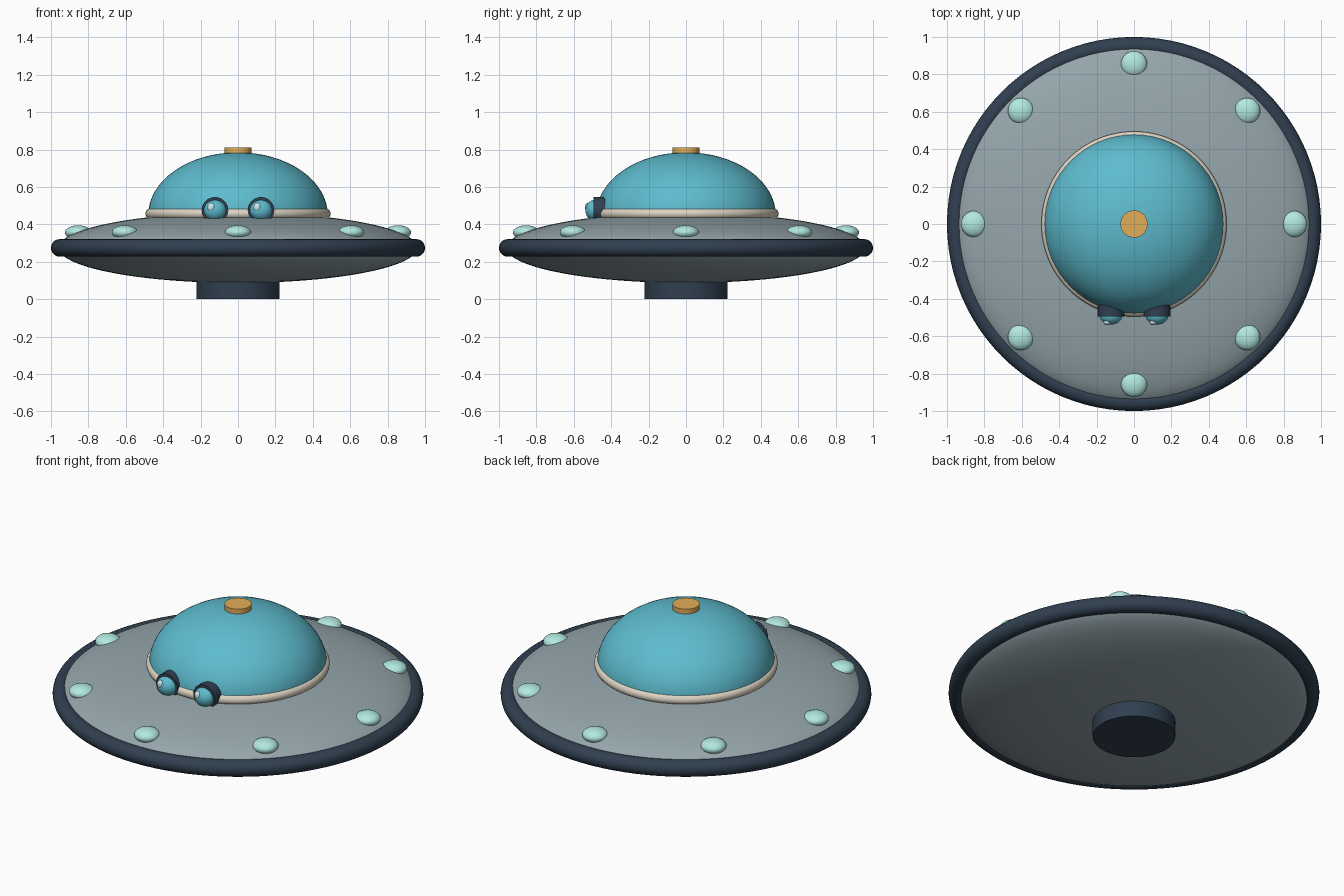
import bpy
from math import pi, sin, cos, radians

if "Cube" in bpy.data.objects:
    bpy.data.objects.remove(bpy.data.objects["Cube"])


def material(name, rgb):
    m = bpy.data.materials.new(name)
    m.diffuse_color = (*rgb, 1)
    m.use_nodes = True
    m.node_tree.nodes["Principled BSDF"].inputs["Base Color"].default_value = m.diffuse_color
    return m


navy = material("navy", (0.03, 0.05, 0.08))
steel = material("steel", (0.30, 0.38, 0.41))
teal = material("teal", (0.11, 0.50, 0.62))
cream = material("cream", (0.72, 0.66, 0.55))
gold = material("gold", (0.75, 0.42, 0.10))
mint = material("mint", (0.45, 0.82, 0.75))
pale = material("pale", (0.60, 0.85, 0.88))


def finish(name, mat, scale=(1, 1, 1)):
    ob = bpy.context.object
    ob.name = name
    ob.scale = scale
    ob.data.materials.append(mat)
    bpy.ops.object.transform_apply(location=False, rotation=True, scale=True)
    bpy.ops.object.shade_smooth_by_angle(angle=radians(40))
    return ob


def ellipsoid(name, loc, semi, mat, seg=32):
    bpy.ops.mesh.primitive_uv_sphere_add(segments=seg, ring_count=seg // 2, radius=1, location=loc)
    return finish(name, mat, semi)


def cylinder(name, loc, r, h, mat, rot=(0, 0, 0)):
    bpy.ops.mesh.primitive_cylinder_add(vertices=48, radius=r, depth=h, location=loc, rotation=rot)
    return finish(name, mat)


def ring(name, z, major, minor, mat):
    bpy.ops.mesh.primitive_torus_add(major_segments=96, minor_segments=20, location=(0, 0, z),
                                     major_radius=major, minor_radius=minor)
    return finish(name, mat)


# Saucer body, rim and landing base
ellipsoid("saucer_hull", (0, 0, 0.275), (0.96, 0.96, 0.188), steel, 96)
ring("outer_rim", 0.274, 0.953, 0.047, navy)
cylinder("landing_base", (0, 0, 0.06), 0.223, 0.12, navy)

# Dome with collar and top cap
ellipsoid("dome", (0, 0, 0.45), (0.48, 0.48, 0.335), teal, 64)
ring("dome_collar", 0.457, 0.466, 0.029, cream)
cylinder("top_cap", (0, 0, 0.785), 0.073, 0.05, gold)

# Eight lights round the upper deck
for i in range(8):
    a = i * pi / 4
    ellipsoid(f"deck_light_{i + 1}", (0.855 * cos(a), 0.855 * sin(a), 0.357),
              (0.07, 0.07, 0.038), mint)

# Pair of round eyes on the front of the dome
for side, x in (("left", -0.123), ("right", 0.123)):
    cylinder(f"{side}_eye_socket", (x, -0.463, 0.475), 0.071, 0.062, navy, (pi / 2, 0, 0))
    ellipsoid(f"{side}_eye_lens", (x, -0.49, 0.475), (0.06, 0.048, 0.055), teal)
    ellipsoid(f"{side}_eye_glint", (x - 0.02, -0.526, 0.492), (0.02, 0.014, 0.024), pale, 16)
